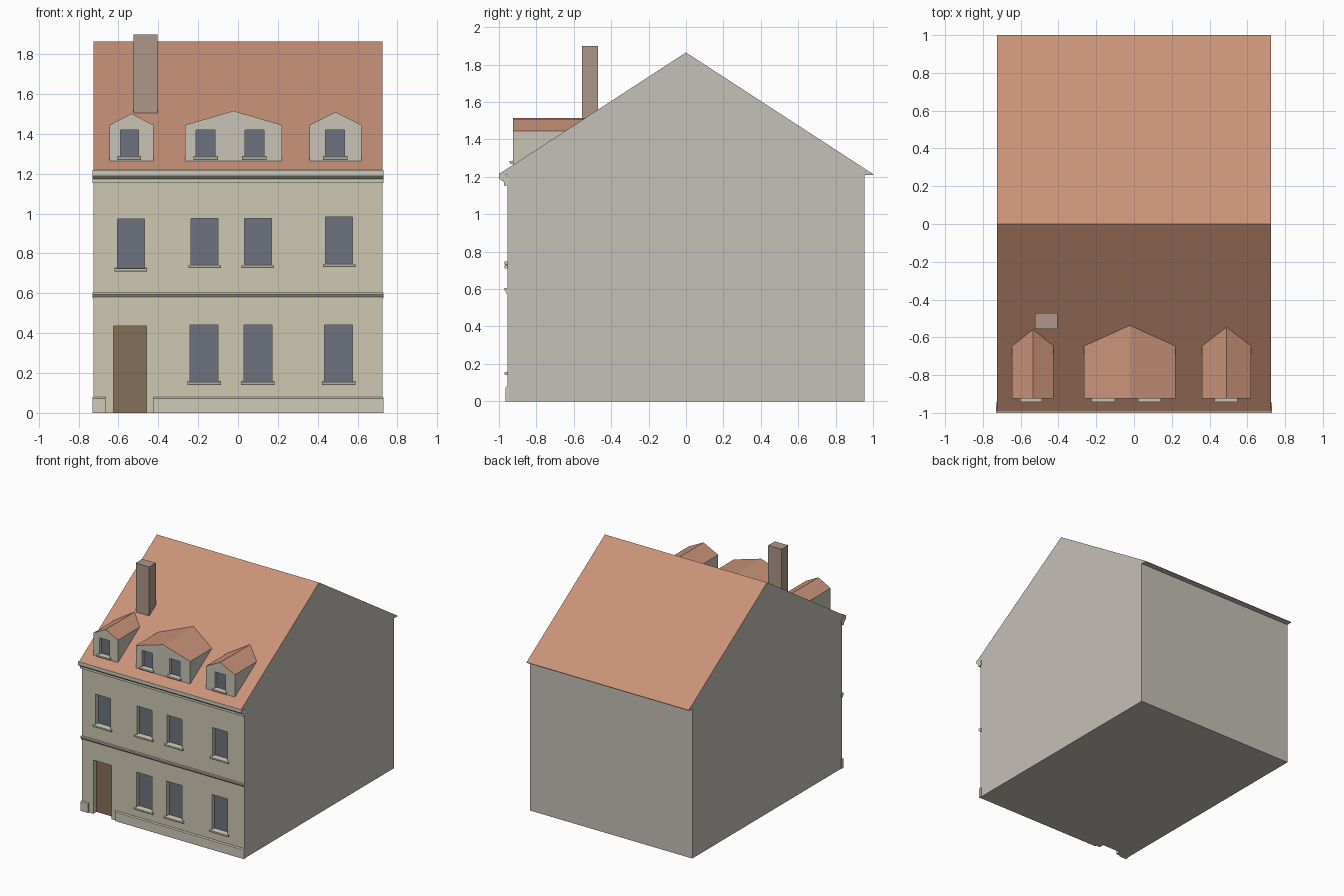
import bpy, bmesh

if "Cube" in bpy.data.objects:
    bpy.data.objects.remove(bpy.data.objects["Cube"])


def material(name, rgb):
    m = bpy.data.materials.new(name)
    m.diffuse_color = (*rgb, 1)
    m.use_nodes = True
    m.node_tree.nodes["Principled BSDF"].inputs["Base Color"].default_value = m.diffuse_color
    return m


FACADE = material("facade_plaster", (0.62, 0.57, 0.45))
SIDE = material("side_plaster", (0.56, 0.53, 0.48))
DORMER = material("dormer_plaster", (0.58, 0.55, 0.47))
TRIM = material("stone_trim", (0.62, 0.59, 0.50))
ROOF = material("roof_tile", (0.58, 0.29, 0.19))
GLASS = material("window_glass", (0.15, 0.17, 0.21))
WOOD = material("door_wood", (0.24, 0.16, 0.10))
BRICK = material("chimney_brick", (0.42, 0.31, 0.25))

W, WALL, EAVE, RIDGE = 0.725, -0.955, 1.215, 1.865
SLOPE = RIDGE - EAVE


def roof_y(z):
    """y of the front roof slope at height z"""
    return -(RIDGE - z) / SLOPE


def make(name, verts, faces, mats):
    bm = bmesh.new()
    vs = [bm.verts.new(v) for v in verts]
    for f in faces:
        bm.faces.new([vs[i] for i in f])
    bmesh.ops.recalc_face_normals(bm, faces=bm.faces)
    me = bpy.data.meshes.new(name)
    bm.to_mesh(me)
    bm.free()
    for m in mats:
        me.materials.append(m)
    ob = bpy.data.objects.new(name, me)
    bpy.context.collection.objects.link(ob)
    return ob


def prism(name, profile, x0, x1, *mats):
    """Extrude a (y, z) profile along x"""
    n = len(profile)
    verts = [(x, y, z) for x in (x0, x1) for y, z in profile]
    faces = [tuple(range(n)), tuple(range(n, 2 * n))]
    faces += [(i, (i + 1) % n, n + (i + 1) % n, n + i) for i in range(n)]
    return make(name, verts, faces, mats)


def box(name, x0, x1, y0, y1, z0, z1, *mats):
    return prism(name, [(y0, z0), (y1, z0), (y1, z1), (y0, z1)], x0, x1, *mats)


def cut(target, cutters):
    for c in cutters:
        mod = target.modifiers.new("opening", "BOOLEAN")
        mod.operation, mod.solver, mod.object = "DIFFERENCE", "EXACT", c
    dg = bpy.context.evaluated_depsgraph_get()
    me = bpy.data.meshes.new_from_object(target.evaluated_get(dg))
    target.modifiers.clear()
    target.data = me
    for c in cutters:
        bpy.data.objects.remove(c)


def opening(name, x0, x1, z0, z1, front, depth, mat):
    """Set a recessed panel and return the cutter for its reveal"""
    back = front + depth
    box(name, x0, x1, back - 0.004, back + 0.004, z0, z1, mat)
    low = z0 - 0.05 if z0 == 0 else z0
    return box("cutter", x0, x1, front - 0.1, back, low, z1)


def sill(name, x0, x1, z, front, out=0.012, over=0.014):
    y = front - out
    prism(name, [(front + 0.02, z - 0.015), (y + 0.004, z - 0.015), (y, z - 0.008),
                 (y, z), (front + 0.02, z + 0.003)], x0 - over, x1 + over, TRIM)


# House body with gables and main roof slopes
body = prism("house_body", [(WALL, 0), (WALL, 1.21), (-1, 1.21), (-1, EAVE), (0, RIDGE),
                            (1, EAVE), (1, 1.21), (-WALL, 1.21), (-WALL, 0)],
             -W, W, FACADE, SIDE, ROOF)
for p in body.data.polygons:
    if p.normal.z > 0.5:
        p.material_index = 2
    elif p.normal.y > -0.5:
        p.material_index = 1

# Facade windows, sills and door
windows = [(-0.24, -0.10, 0.155, 0.44), (0.03, 0.17, 0.155, 0.44), (0.435, 0.575, 0.155, 0.44),
           (-0.605, -0.47, 0.725, 0.972), (-0.235, -0.10, 0.742, 0.975),
           (0.032, 0.167, 0.742, 0.975), (0.44, 0.575, 0.747, 0.982)]
cutters = [opening("door", -0.625, -0.46, 0, 0.435, WALL, 0.045, WOOD)]
for i, (x0, x1, z0, z1) in enumerate(windows):
    cutters.append(opening(f"window_{i}", x0, x1, z0, z1, WALL, 0.04, GLASS))
    sill(f"window_sill_{i}", x0, x1, z0, WALL, 0.016)
cut(body, cutters)

# Plinth on both sides of the door
for name, x0, x1 in (("plinth_left", -0.73, -0.665), ("plinth_right", -0.425, 0.73)):
    prism(name, [(WALL + 0.01, 0), (-0.966, 0), (-0.966, 0.073), (-0.958, 0.08),
                 (WALL + 0.01, 0.08)], x0, x1, TRIM)

# String course and eaves cornice
prism("string_course", [(-0.945, 0.575), (-0.961, 0.575), (-0.961, 0.582), (-0.971, 0.594),
                        (-0.971, 0.605), (-0.945, 0.605)], -0.73, 0.73, TRIM)
prism("eaves_cornice", [(-0.945, 1.155), (-0.974, 1.155), (-0.974, 1.173), (-0.997, 1.19),
                        (-1.0, 1.195), (-1.0, 1.22), (-0.992, 1.22), (-0.945, 1.2)],
      -0.73, 0.73, TRIM)

# Dormers: gabled fronts running back into the roof slope
FRONT = -0.925
BASE, DEAVE = RIDGE + FRONT * SLOPE, 1.445
dormers = [("left", -0.645, -0.425, 1.502, [(-0.59, -0.50)]),
           ("middle", -0.265, 0.22, 1.516, [(-0.21, -0.115), (0.035, 0.13)]),
           ("right", 0.36, 0.62, 1.51, [(0.44, 0.535)])]
for side, x0, x1, top, wins in dormers:
    xm = (x0 + x1) / 2
    outline = [(x0, BASE), (x0, DEAVE), (xm, top), (x1, DEAVE), (x1, BASE)]
    verts = [(x, FRONT, z) for x, z in outline]
    verts += [(x, roof_y(z), z) for x, z in outline[1:4]]
    ob = make(f"dormer_{side}", verts,
              [(0, 1, 2, 3, 4), (0, 1, 5), (4, 3, 7), (1, 2, 6, 5), (2, 3, 7, 6),
               (0, 5, 6, 7, 4)], (DORMER, ROOF))
    for p in ob.data.polygons:
        p.material_index = int(p.normal.z > 0.5)
    cutters = []
    for i, (a, b) in enumerate(wins):
        cutters.append(opening(f"dormer_{side}_window_{i}", a, b, 1.285, 1.42,
                               FRONT, 0.03, GLASS))
        sill(f"dormer_{side}_sill_{i}", a, b, 1.285, FRONT, 0.018)
    cut(ob, cutters)

# Chimney, foot following the slope
ya, yb = -0.555, -0.47
prism("chimney", [(ya, RIDGE + ya * SLOPE), (yb, RIDGE + yb * SLOPE), (yb, 1.9), (ya, 1.9)],
      -0.525, -0.405, BRICK)
